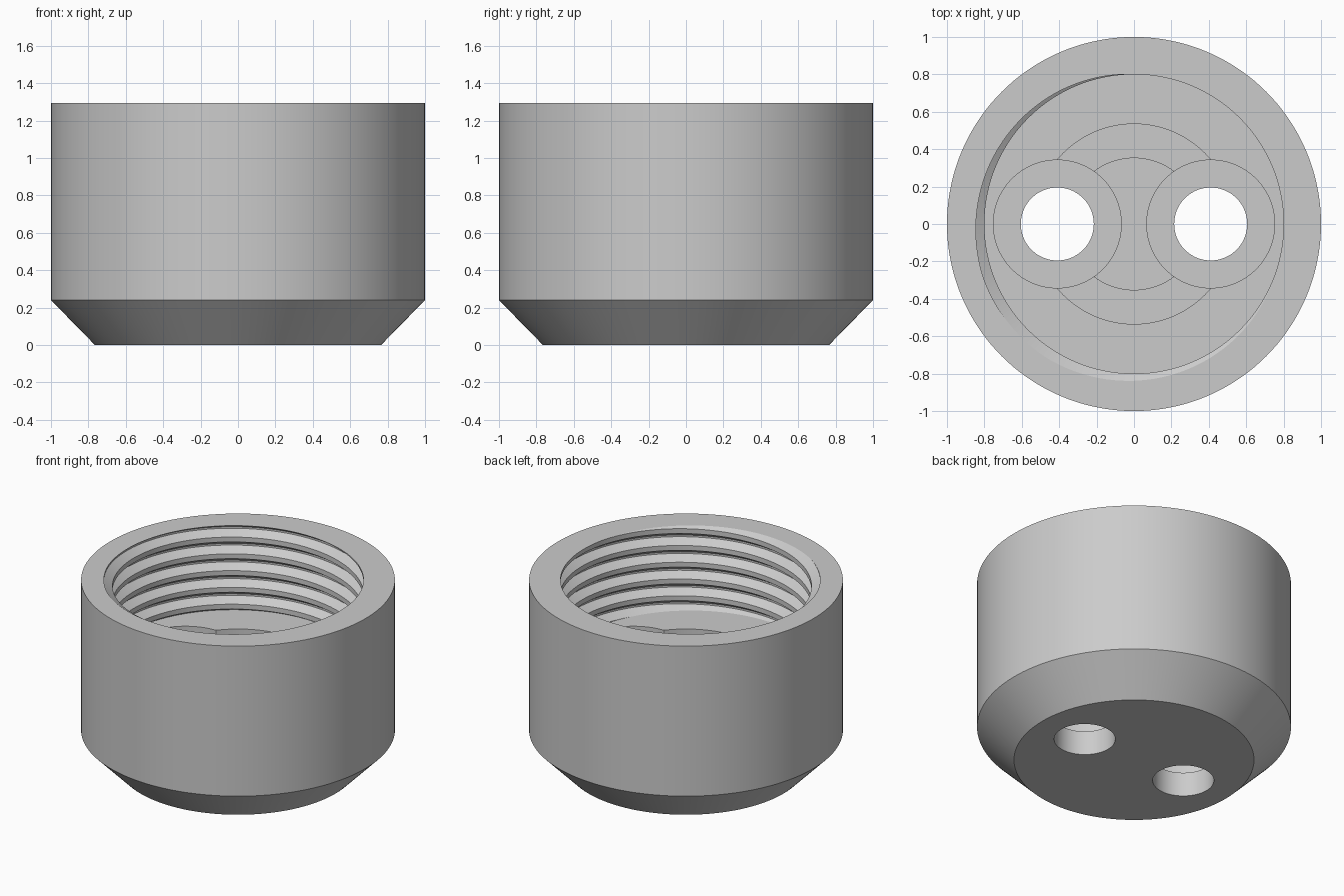
import bpy, bmesh, math

if "Cube" in bpy.data.objects:
    bpy.data.objects.remove(bpy.data.objects["Cube"])

N = 144                      # sides around the cap
HEIGHT, FLOOR = 1.295, 0.70  # rim height and inner floor height
PITCH, MINOR, MAJOR = 0.118, 0.80, 0.855
RISE, ROOT = 0.036, 0.012    # thread flank height and groove root width
GROOVE = 2 * RISE + ROOT
# groove profile over one pitch, (height, radius)
PROFILE = [(0, MINOR), (RISE, MAJOR), (RISE + ROOT, MAJOR), (GROOVE, MINOR), (PITCH, MINOR)]

grey = bpy.data.materials.new("light grey")
grey.diffuse_color = (0.6, 0.6, 0.6, 1)
grey.use_nodes = True
grey.node_tree.nodes["Principled BSDF"].inputs["Base Color"].default_value = grey.diffuse_color


def thread_radius(u):
    u %= PITCH
    for (h0, r0), (h1, r1) in zip(PROFILE, PROFILE[1:]):
        if u <= h1:
            return r0 + (r1 - r0) * (u - h0) / (h1 - h0)
    return MINOR


def make_object(name, bm):
    bmesh.ops.remove_doubles(bm, verts=bm.verts, dist=0.00005)
    bmesh.ops.recalc_face_normals(bm, faces=bm.faces)
    mesh = bpy.data.meshes.new(name)
    bm.to_mesh(mesh)
    bm.free()
    ob = bpy.data.objects.new(name, mesh)
    bpy.context.collection.objects.link(ob)
    mesh.materials.append(grey)
    return ob


def column(j):
    """Wall section at one angle: outside from the bottom up, then the thread down to the floor."""
    turn = (j % N) / N
    start = HEIGHT - GROOVE - PITCH * 0.25 + PITCH * turn
    pts = [(0.765, 0), (1, 0.24), (1, HEIGHT)]
    for k in range(2, -9, -1):
        for h, _ in reversed(PROFILE[:4]):
            z = min(max(start + k * PITCH + h, FLOOR), HEIGHT)
            pts.append((thread_radius(z - start), z))
    a = 2 * math.pi * turn
    return [(r * math.cos(a), r * math.sin(a), z) for r, z in pts]


# Cap body with internal screw thread
bm = bmesh.new()
cols = [[bm.verts.new(p) for p in column(j)] for j in range(N)]
for j in range(N):
    a, b = cols[j], cols[(j + 1) % N]
    # the thread climbs by one turn across the seam, so shift its points there
    shift = 4 if j == N - 1 else 0
    for i in range(2):
        bm.faces.new((a[i], b[i], b[i + 1], a[i + 1]))
    bm.faces.new((a[2], b[2], b[3 + shift - (4 if shift else 0)], a[3]))
    for i in range(3, len(a) - 1):
        # column 0 sits one pitch lower than the end of the last turn
        m, n = i - shift, i + 1 - shift
        if m >= 3:
            bm.faces.new((a[i], b[m], b[n], a[i + 1]))
bm.faces.new([c[0] for c in reversed(cols)])
bm.faces.new([c[-1] for c in cols])
cap = make_object("threaded_cap", bm)


def lathe_cutter(name, x, profile, sides=96):
    """Closed ring or cylinder turned around a vertical axis at x."""
    bm = bmesh.new()
    rings = []
    for r, z in profile:
        rings.append([bm.verts.new((x + r * math.cos(2 * math.pi * s / sides),
                                    r * math.sin(2 * math.pi * s / sides), z))
                      for s in range(sides)])
    solid = len(profile) == 2
    for q in range(1 if solid else len(rings)):
        lo, hi = rings[q], rings[(q + 1) % len(rings)]
        for s in range(sides):
            t = (s + 1) % sides
            bm.faces.new((lo[s], lo[t], hi[t], hi[s]))
    if solid:
        bm.faces.new(list(reversed(rings[0])))
        bm.faces.new(rings[1])
    ob = make_object(name, bm)
    ob.hide_render = True
    return ob


# Ring groove in the floor, then the two pockets and their through holes
TOP = 1.0
cutters = [lathe_cutter("ring_groove_cutter", 0,
                        [(0.355, 0.45), (0.535, 0.45), (0.535, TOP), (0.355, TOP)])]
for x in (-0.41, 0.41):
    cutters.append(lathe_cutter("pocket_cutter", x, [(0.342, 0.17), (0.342, TOP)]))
    cutters.append(lathe_cutter("hole_cutter", x, [(0.195, -0.1), (0.195, 0.5)]))

bpy.context.view_layer.objects.active = cap
for cutter in cutters:
    mod = cap.modifiers.new("cut", 'BOOLEAN')
    mod.operation = 'DIFFERENCE'
    mod.solver = 'EXACT'
    mod.object = cutter
    bpy.ops.object.modifier_apply(modifier=mod.name)
    bpy.data.objects.remove(cutter)

# Smooth round walls, crisp thread and rim edges
bpy.ops.object.select_all(action='DESELECT')
cap.select_set(True)
bpy.ops.object.shade_smooth_by_angle(angle=math.radians(30))
